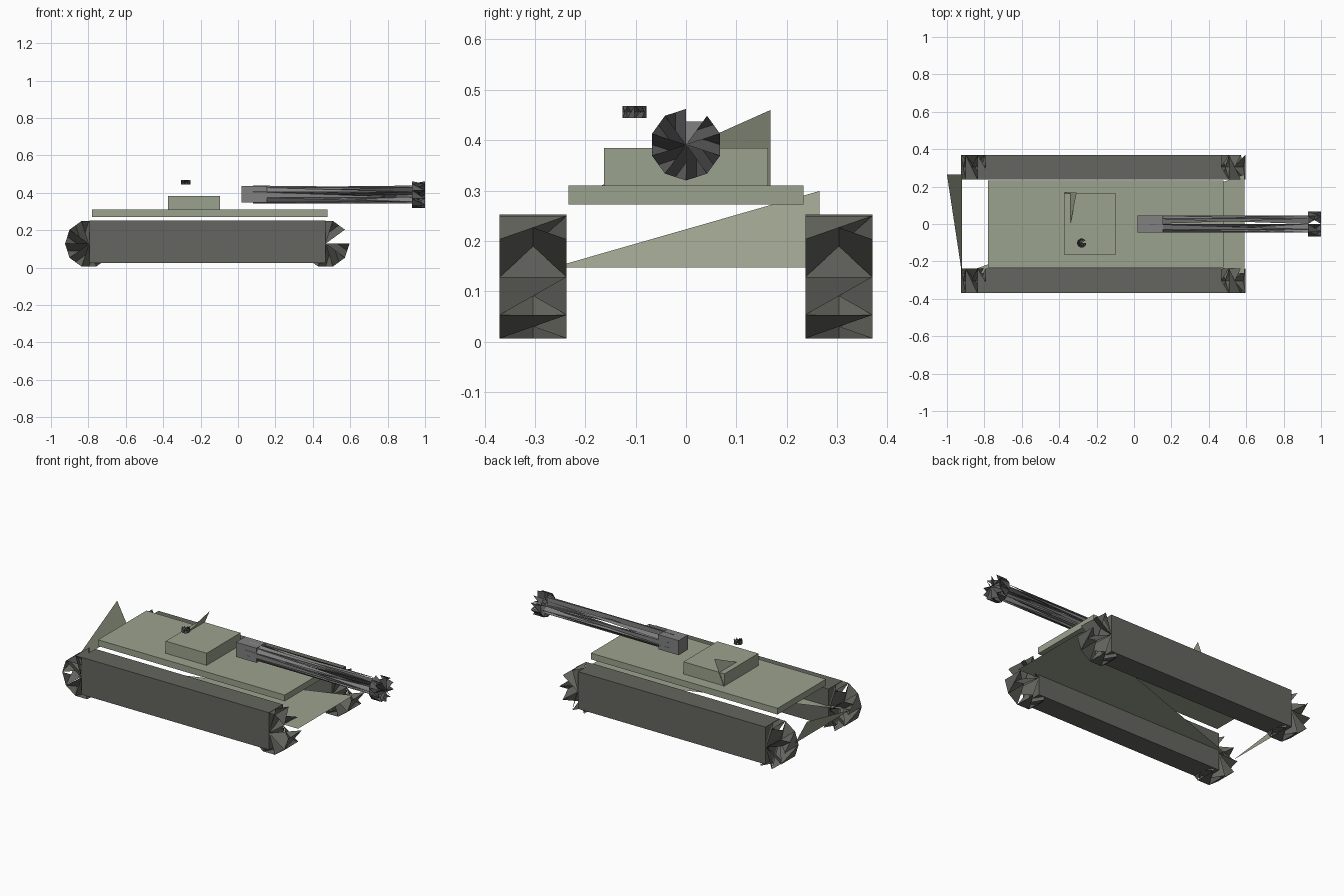
import bpy
from math import sin, cos, pi
from mathutils import Vector

if "Cube" in bpy.data.objects:
    bpy.data.objects.remove(bpy.data.objects["Cube"])


def material(name, rgb):
    m = bpy.data.materials.new(name)
    m.diffuse_color = (*rgb, 1)
    m.use_nodes = True
    m.node_tree.nodes["Principled BSDF"].inputs["Base Color"].default_value = m.diffuse_color
    return m


GREEN = material("hull_green", (0.33, 0.36, 0.27))
DARK = material("track_grey", (0.13, 0.13, 0.115))
STEEL = material("gun_steel", (0.22, 0.22, 0.22))
BLACK = material("dark_metal", (0.10, 0.10, 0.10))


def mesh_object(name, verts, faces, mat):
    me = bpy.data.meshes.new(name)
    me.from_pydata(verts, [], faces)
    me.materials.append(mat)
    ob = bpy.data.objects.new(name, me)
    bpy.context.collection.objects.link(ob)
    return ob


def box(name, lo, hi, mat):
    bpy.ops.mesh.primitive_cube_add(size=1, location=[(a + b) / 2 for a, b in zip(lo, hi)])
    ob = bpy.context.object
    ob.name = name
    ob.scale = [b - a for a, b in zip(lo, hi)]
    ob.data.materials.append(mat)
    return ob


def spiked_drum(name, start, end, r, u, v, mat, n=10):
    """Faceted drum with saw-tooth sides, slanted end fans and one open sector."""
    s, e, u, v = Vector(start), Vector(end), Vector(u), Vector(v)
    ring = [u * (r * cos(2 * pi * i / n)) + v * (r * sin(2 * pi * i / n)) for i in range(n)]
    verts = [s + p for p in ring] + [e + p for p in ring] + [s, e]
    faces = []
    for i in range(1, n):
        j = (i + 1) % n
        faces += [(i, j, n + j),              # saw tooth
                  (2 * n, i, n + j),          # slanted fans
                  (2 * n + 1, n + i, j)]
    return mesh_object(name, verts, faces, mat)


X, Y, Z = (1, 0, 0), (0, 1, 0), (0, 0, 1)

# Tracks with end wheels
R = 0.128
for side, y0 in (("right", -0.37), ("left", 0.237)):
    y1 = y0 + 0.133
    box(f"{side}_track", (-0.795, y0, 0.025), (0.468, y1, 0.252), DARK)
    for end, x in (("rear", -0.797), ("front", 0.468)):
        spiked_drum(f"{side}_{end}_wheel", (x, y0, R), (x, y1, R), R, X, Z, DARK)

# Hull deck, half floor plate and half rear plate
box("hull_deck", (-0.78, -0.233, 0.272), (0.478, 0.233, 0.31), GREEN)
mesh_object("hull_floor", [(-0.92, -0.265, 0.147), (0.59, -0.265, 0.147),
                           (0.59, 0.265, 0.147)], [(0, 1, 2)], GREEN)
mesh_object("hull_rear_plate", [(-0.92, -0.265, 0.147), (-0.92, 0.265, 0.147),
                                (-1.0, 0.265, 0.299)], [(0, 1, 2)], GREEN)

# Turret block and half rear plate
box("turret", (-0.373, -0.163, 0.31), (-0.097, 0.163, 0.384), GREEN)
mesh_object("turret_rear_plate", [(-0.372, -0.168, 0.31), (-0.372, 0.168, 0.31),
                                  (-0.307, 0.168, 0.46)], [(0, 1, 2)], GREEN)
spiked_drum("turret_hatch", (-0.28, -0.102, 0.444), (-0.28, -0.102, 0.468),
            0.025, X, Y, BLACK)

# Gun: mantlet, barrel, muzzle
GZ = 0.391
a = 0.3 * pi
gu, gv = (0, cos(a), sin(a)), (0, -sin(a), cos(a))
box("gun_mantlet", (0.018, -0.045, GZ - 0.043), (0.155, 0.045, GZ + 0.046), STEEL)
spiked_drum("gun_barrel", (0.08, 0, GZ), (0.93, 0, GZ), 0.048, gu, gv, STEEL)
spiked_drum("gun_muzzle", (0.93, 0, GZ), (1.0, 0, GZ), 0.071, gu, gv, BLACK)
